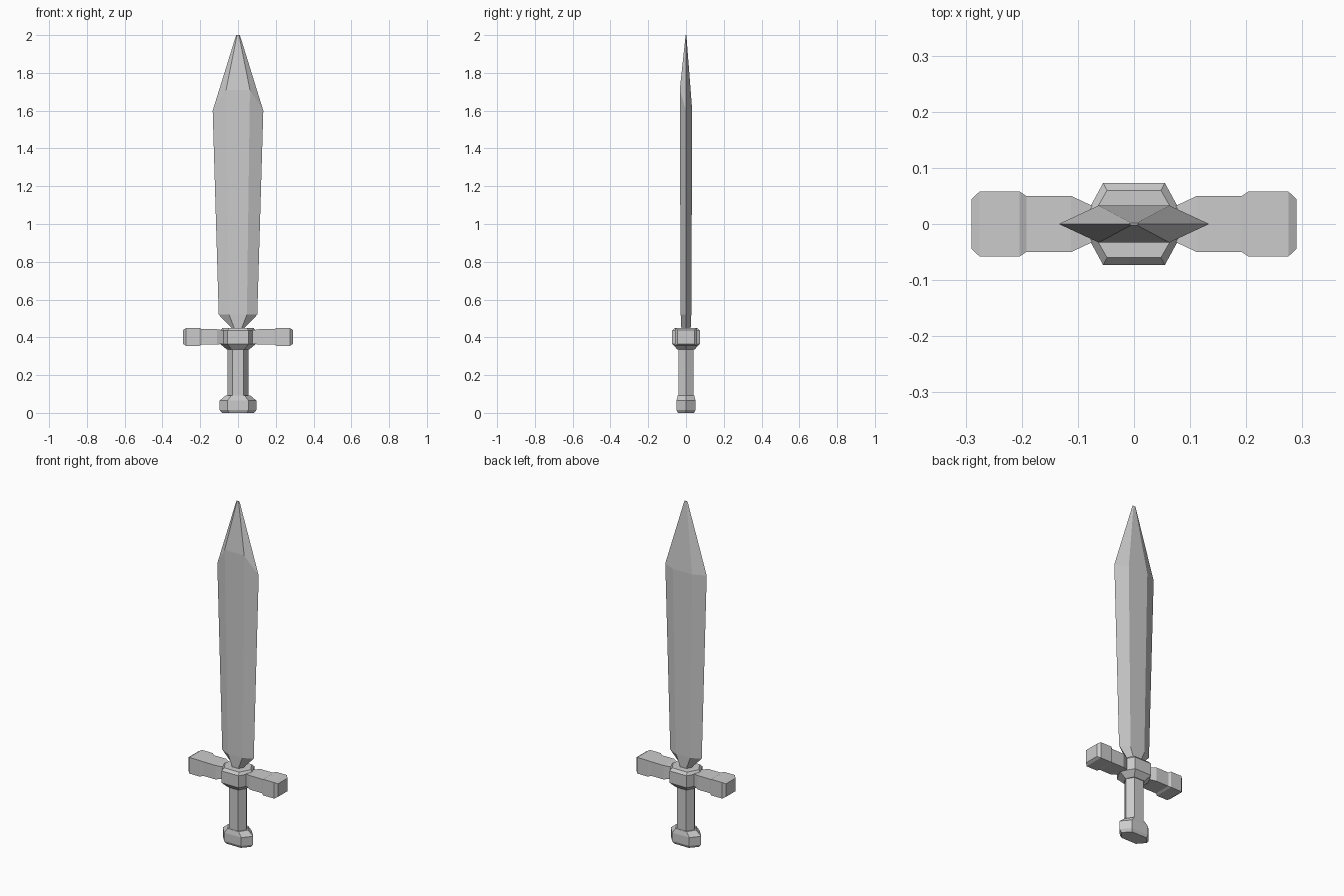
import bpy

if "Cube" in bpy.data.objects:
    bpy.data.objects.remove(bpy.data.objects["Cube"])


def loft(name, rings):
    """Join equal-sized rings of points with quads and cap both ends."""
    n = len(rings[0])
    verts = [p for ring in rings for p in ring]
    faces = [(a + i, a + (i + 1) % n, a + n + (i + 1) % n, a + n + i)
             for a in range(0, n * (len(rings) - 1), n) for i in range(n)]
    faces += [tuple(reversed(range(n))), tuple(range(len(verts) - n, len(verts)))]
    mesh = bpy.data.meshes.new(name)
    mesh.from_pydata(verts, [], faces)
    obj = bpy.data.objects.new(name, mesh)
    bpy.context.collection.objects.link(obj)
    return obj


def hexagon(z, point, flat, depth, back_z=None):
    """Hexagon with points on x and flats facing front and back."""
    b = z if back_z is None else back_z
    return [(-point, 0, b), (-flat, -depth, z), (flat, -depth, z),
            (point, 0, b), (flat, depth, b), (-flat, depth, b)]


def hex_column(name, sections):
    return loft(name, [hexagon(*s) for s in sections])


# Blade: the front flat runs higher than the edges and the back flat
hex_column("blade", [
    (0.43, 0.03, 0.018, 0.024),
    (0.45, 0.035, 0.02, 0.025),
    (0.52, 0.102, 0.047, 0.028),
    (1.71, 0.134, 0.063, 0.033, 1.60),
    (2.0, 0.01, 0.005, 0.002),
])

# Centre block of the guard
hex_column("guard_block", [
    (0.335, 0.058, 0.034, 0.045),
    (0.365, 0.095, 0.055, 0.073),
    (0.435, 0.095, 0.055, 0.073),
    (0.45, 0.082, 0.048, 0.06),
])

# Grip
hex_column("grip", [(0.07, 0.056, 0.03, 0.041), (0.35, 0.056, 0.03, 0.041)])

# Pommel
hex_column("pommel", [
    (0.0, 0.085, 0.048, 0.042),
    (0.016, 0.098, 0.055, 0.05),
    (0.065, 0.098, 0.055, 0.05),
    (0.092, 0.065, 0.036, 0.044),
])

# Guard arms: x, half depth, half height along the right arm, mirrored to the left
arm = [(0.06, 0.025, 0.036), (0.08, 0.035, 0.036), (0.112, 0.05, 0.041),
       (0.192, 0.05, 0.041), (0.204, 0.058, 0.047), (0.275, 0.058, 0.047),
       (0.29, 0.044, 0.038)]
guard = loft("guard_arms", [[(x, -d, 0.402 - h), (x, d, 0.402 - h),
                             (x, d, 0.402 + h), (x, -d, 0.402 + h)]
                            for x, d, h in arm])
guard.modifiers.new("mirror", 'MIRROR').use_axis[0] = True
